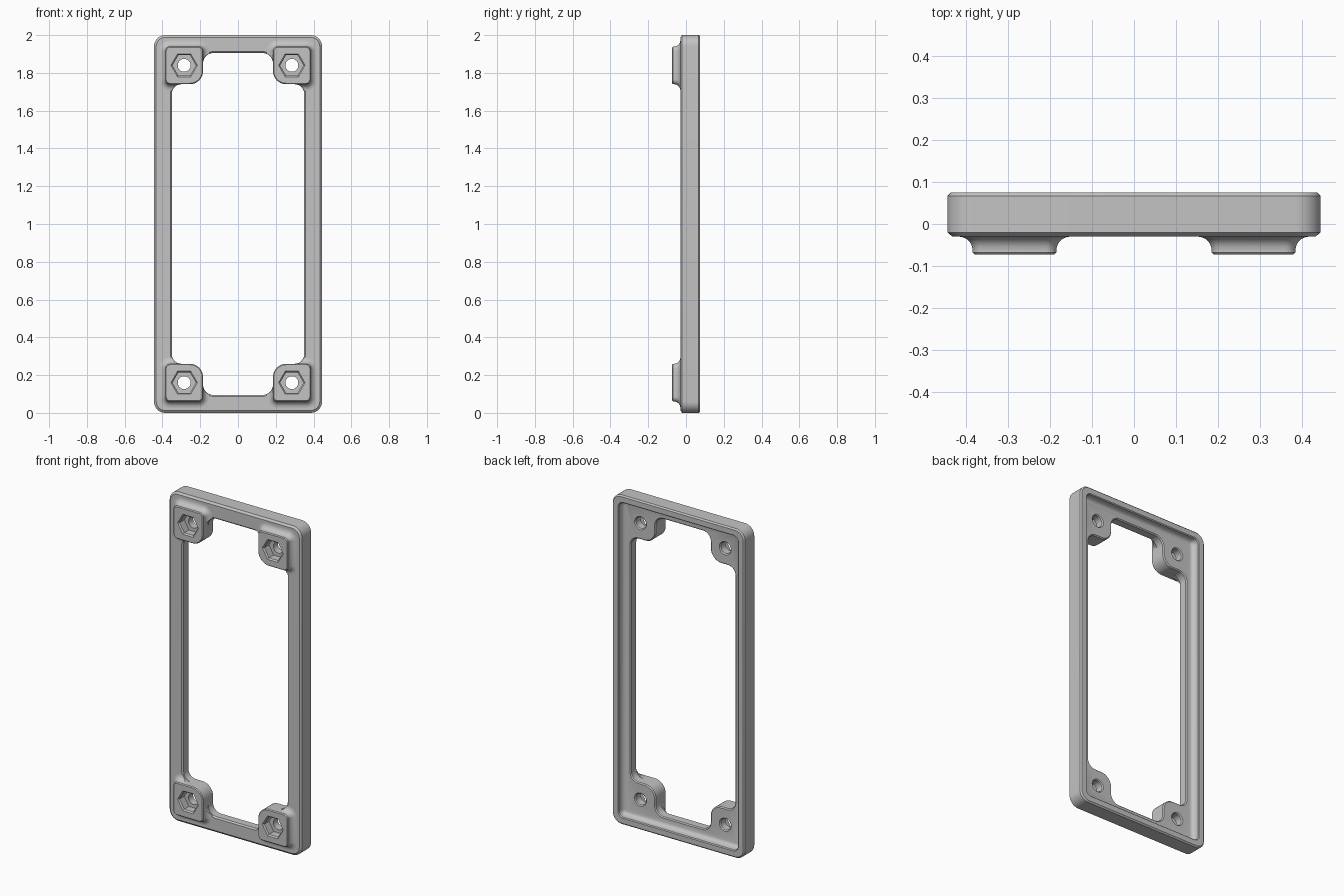
import bpy, bmesh, math
from mathutils import Vector

cube = bpy.data.objects.get("Cube")
if cube:
    bpy.data.objects.remove(cube, do_unlink=True)

grey = bpy.data.materials.new("plain_grey")
grey.use_nodes = True
tone = (0.55, 0.55, 0.55, 1)
grey.diffuse_color = tone
grey.node_tree.nodes["Principled BSDF"].inputs["Base Color"].default_value = tone

FRONT, BACK, FLOOR, BOSS = -0.03, 0.075, 0.03, -0.073


def outline(corners, grow=0.0, steps=8):
    """Rounded right-angled outline in x-z (counter-clockwise), offset outward by grow."""
    pts = []
    n = len(corners)
    for i, (x, z, r) in enumerate(corners):
        p = Vector((x, z))
        a = (p - Vector(corners[i - 1][:2])).normalized()
        b = (Vector(corners[(i + 1) % n][:2]) - p).normalized()
        p = p + grow * (Vector((a.y, -a.x)) + Vector((b.y, -b.x)))
        turn = a.x * b.y - a.y * b.x
        r = max(r + (grow if turn > 0 else -grow), 0.002)
        c = p - r * a + r * b
        for k in range(steps + 1):
            t = math.pi / 2 * k / steps
            pts.append(c + r * (a * math.sin(t) - b * math.cos(t)))
    return pts


def circle(cx, cz, r, n):
    return [Vector((cx + r * math.cos(math.tau * k / n),
                    cz + r * math.sin(math.tau * k / n))) for k in range(n)]


def loft(name, rings):
    """Closed solid through (points, y) rings, centred on mid height."""
    bm = bmesh.new()
    loops = [[bm.verts.new((p.x, y, p.y)) for p in pts] for pts, y in rings]
    for lo, hi in zip(loops, loops[1:]):
        for k in range(len(lo)):
            j = (k + 1) % len(lo)
            bm.faces.new((lo[k], lo[j], hi[j], hi[k]))
    bm.faces.new(loops[0])
    bm.faces.new(loops[-1])
    bmesh.ops.recalc_face_normals(bm, faces=bm.faces)
    me = bpy.data.meshes.new(name)
    bm.to_mesh(me)
    bm.free()
    me.materials.append(grey)
    ob = bpy.data.objects.new(name, me)
    ob.location.z = 1
    bpy.context.collection.objects.link(ob)
    return ob


def shape(corners, profile):
    return [(outline(corners, g), y) for g, y in profile]


def mirror(ob):
    m = ob.modifiers.new("four_corners", "MIRROR")
    m.use_axis = (True, False, True)
    m.use_mirror_merge = False


def cut(ob, *cutters):
    for c in cutters:
        m = ob.modifiers.new("cut", "BOOLEAN")
        m.operation, m.solver, m.object = "DIFFERENCE", "EXACT", c


def rect(x, z, r):
    return [(x, -z, r), (x, z, r), (-x, z, r), (-x, -z, r)]


# Outlines
outer = rect(0.445, 1.0, 0.06)
rim = rect(0.4, 0.955, 0.03)
X, Z, IX, IZ = 0.35, 0.905, 0.185, 0.74
quarter = [(X, IZ, 0.05), (IX, IZ, 0.07), (IX, Z, 0.055)]
opening = (quarter
           + [(-x, z, r) for x, z, r in reversed(quarter)]
           + [(-x, -z, r) for x, z, r in quarter]
           + [(x, -z, r) for x, z, r in reversed(quarter)])
pad = [(IX, IZ, 0.07), (0.385, IZ, 0.025), (0.385, 0.94, 0.025), (IX, 0.94, 0.025)]
CX, CZ = 0.285, 0.84

# Cutters
recess_cut = loft("recess_cutter", shape(rim, [
    (-0.02, FLOOR), (-0.012, 0.033), (-0.005, 0.039), (0, 0.05),
    (0, 0.07), (0.015, 0.085)]))
opening_cut = loft("opening_cutter", shape(opening, [
    (0.018, -0.04), (0, -0.022), (0, 0.024), (0.016, 0.04), (0.016, 0.1)]))
fillet_trim = loft("fillet_trim_cutter", shape(opening, [(0.001, -0.2), (0.001, 0.2)]))
hex_cut = loft("hex_pocket_cutter", [
    (circle(CX, CZ, r, 6), y) for r, y in
    [(0.08, BOSS - 0.01), (0.062, BOSS + 0.008), (0.062, -0.02)]])
hole_cut = loft("bolt_hole_cutter", [
    (circle(CX, CZ, r, 32), y) for r, y in
    [(0.034, -0.15), (0.034, 0.024), (0.05, 0.04)]])
hex_all = loft("plate_hex_cutter", [(circle(CX, CZ, 0.062, 6), y) for y in (-0.1, -0.02)])
hole_all = hole_cut.copy()
bpy.context.collection.objects.link(hole_all)
mirror(hex_all)
mirror(hole_all)
cutters = [recess_cut, opening_cut, fillet_trim, hex_cut, hole_cut, hex_all, hole_all]
for c in cutters:
    c.hide_render = True

# Frame with chamfered edges, recessed back and stepped opening
frame = loft("frame", shape(outer, [
    (-0.012, FRONT), (0, FRONT + 0.01), (0, BACK - 0.008), (-0.008, BACK)]))
cut(frame, recess_cut, opening_cut, hex_all, hole_all)

# Raised corner pads with nut pockets
boss = loft("corner_bosses", shape(pad, [
    (-0.01, -0.005), (0, -0.022), (0, BOSS + 0.005), (-0.005, BOSS)]))
cut(boss, hex_cut, hole_cut)
mirror(boss)

# Concave fillets joining the pads to the frame
R = 0.033
sweep = [(R * (1 - math.sin(t)), FRONT - R * (1 - math.cos(t)))
         for t in [math.pi / 2 * k / 7 for k in range(8)]]
fillet = loft("boss_fillets", shape(pad, [(R, FRONT + 0.003)] + sweep))
cut(fillet, fillet_trim, hex_cut)
mirror(fillet)

# Bake the modifiers, drop the cutters, smooth the curves
parts = [frame, boss, fillet]
bpy.context.view_layer.update()
graph = bpy.context.evaluated_depsgraph_get()
baked = [bpy.data.meshes.new_from_object(p.evaluated_get(graph)) for p in parts]
bpy.ops.object.select_all(action="DESELECT")
for p, me in zip(parts, baked):
    p.modifiers.clear()
    p.data = me
    me.materials.clear()
    me.materials.append(grey)
    for f in me.polygons:
        f.material_index = 0
    p.select_set(True)
for c in cutters:
    bpy.data.objects.remove(c, do_unlink=True)
bpy.context.view_layer.objects.active = frame
bpy.ops.object.shade_smooth_by_angle(angle=math.radians(30))
